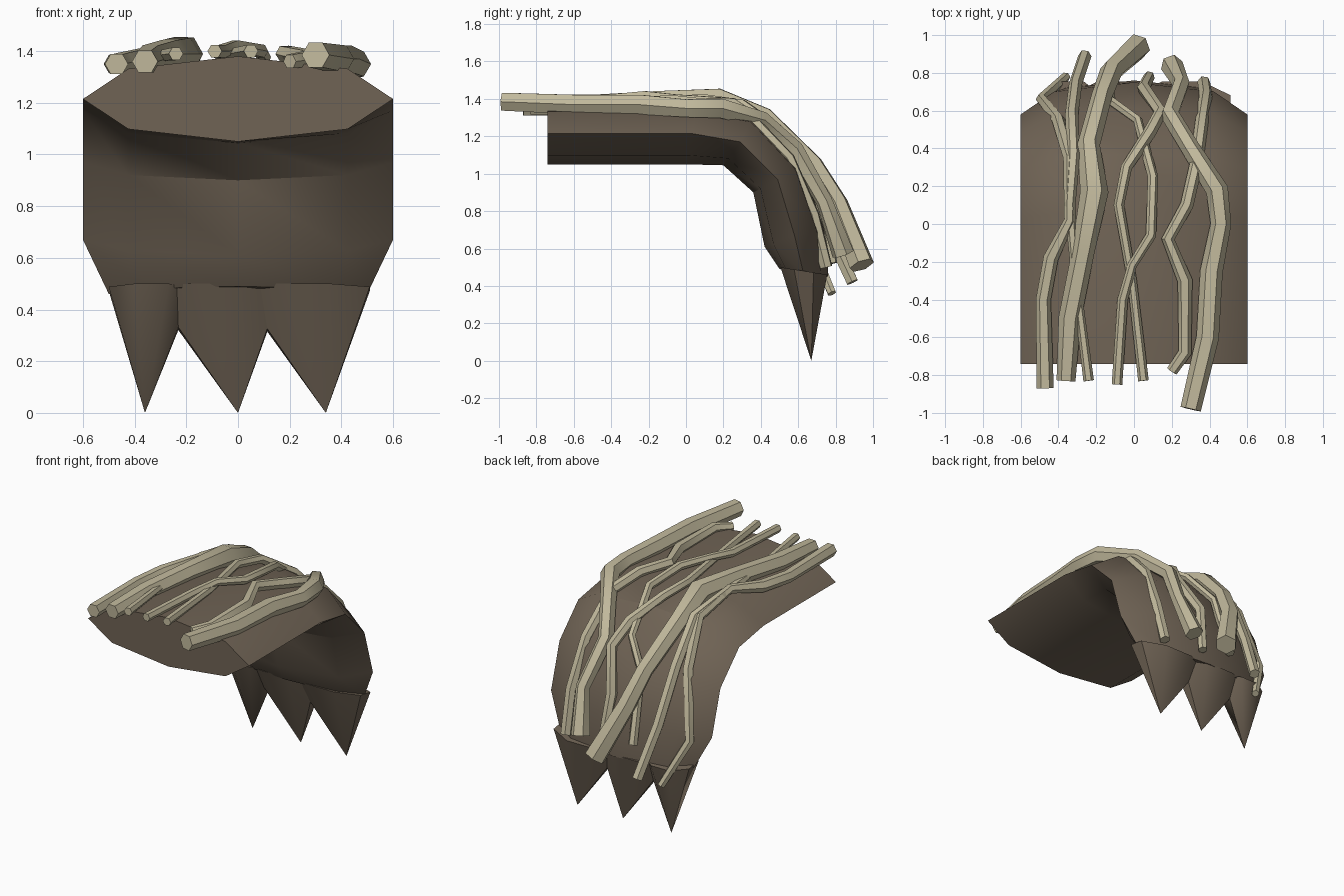
import bpy, bmesh, math
from mathutils import Vector


def material(name, rgb):
    m = bpy.data.materials.new(name)
    m.diffuse_color = (*rgb, 1)
    return m


bark = material("bark", (0.16, 0.125, 0.09))
root_wood = material("root_wood", (0.53, 0.48, 0.33))


def finish(obj, mat, angle):
    obj.data.materials.clear()
    obj.data.materials.append(mat)
    bpy.ops.object.select_all(action='DESELECT')
    obj.select_set(True)
    bpy.context.view_layer.objects.active = obj
    bpy.ops.object.shade_smooth_by_angle(angle=math.radians(angle))


def mesh_object(name, bm, mat, angle=32):
    bmesh.ops.recalc_face_normals(bm, faces=bm.faces)
    me = bpy.data.meshes.new(name)
    bm.to_mesh(me)
    bm.free()
    obj = bpy.data.objects.new(name, me)
    bpy.context.collection.objects.link(obj)
    finish(obj, mat, angle)


# Bent trunk: octagon swept through (half width, inner, middle, outer) stations
stations = [
    (0.60, (-0.74, 1.05), (-0.74, 1.215), (-0.74, 1.38)),
    (0.60, (0.00, 1.05), (0.03, 1.215), (0.06, 1.38)),
    (0.60, (0.20, 1.045), (0.29, 1.17), (0.37, 1.32)),
    (0.60, (0.36, 0.90), (0.49, 0.97), (0.62, 1.05)),
    (0.60, (0.42, 0.61), (0.58, 0.67), (0.75, 0.70)),
    (0.50, (0.50, 0.49), (0.63, 0.46), (0.76, 0.45)),
]
bm = bmesh.new()
rings = []
for w, inner, mid, outer in stations:
    ring = []
    for k in range(8):
        a = k * math.pi / 4
        s = math.sin(a)
        edge = Vector(outer if s > 0 else inner)
        p = Vector(mid).lerp(edge, abs(s))
        ring.append(bm.verts.new((w * math.cos(a), p.x, p.y)))
    rings.append(ring)
for r0, r1 in zip(rings, rings[1:]):
    for k in range(8):
        j = (k + 1) % 8
        bm.faces.new((r0[k], r0[j], r1[j], r1[k]))
bm.faces.new(rings[0])
bm.faces.new(rings[-1])
mesh_object("bent_trunk", bm, bark)

# Three splintered points under the broken end
for i, (x0, x1, tip) in enumerate([(-0.50, -0.17, -0.36), (-0.34, 0.17, 0.0), (0.0, 0.51, 0.34)]):
    bm = bmesh.new()
    base = []
    for k in range(8):
        a = (k + 0.5) * math.pi / 4
        c, s = math.cos(a) / math.cos(math.pi / 8), math.sin(a) / math.cos(math.pi / 8)
        base.append(bm.verts.new(((x0 + x1) / 2 + c * (x1 - x0) / 2, 0.63 + 0.125 * s, 0.48 - 0.02 * s)))
    top = bm.verts.new((tip, 0.67, 0))
    bm.faces.new(base)
    for k in range(8):
        bm.faces.new((base[k], base[(k + 1) % 8], top))
    mesh_object(f"splinter_{i + 1}", bm, bark, 50)


# Roots draped over the trunk: tapered six-sided tubes (x, y, z, radius)
def root(name, pts):
    cu = bpy.data.curves.new(name, 'CURVE')
    cu.dimensions = '3D'
    cu.bevel_depth = 1
    cu.bevel_resolution = 1
    cu.use_fill_caps = True
    sp = cu.splines.new('POLY')
    sp.points.add(len(pts) - 1)
    for p, (x, y, z, r) in zip(sp.points, pts):
        p.co = (x, y, z, 1)
        p.radius = r
    obj = bpy.data.objects.new(name, cu)
    bpy.context.collection.objects.link(obj)
    bpy.ops.object.select_all(action='DESELECT')
    obj.select_set(True)
    bpy.context.view_layer.objects.active = obj
    bpy.ops.object.convert(target='MESH')
    finish(bpy.context.object, root_wood, 40)


root("outer_left_root", [
    (-0.47, -0.87, 1.35, .045), (-0.48, -0.40, 1.35, .04), (-0.44, -0.18, 1.36, .04),
    (-0.34, 0.02, 1.39, .03), (-0.34, 0.35, 1.33, .035), (-0.40, 0.55, 1.07, .035),
    (-0.49, 0.66, 0.65, .03), (-0.36, 0.78, 0.36, .025)])
root("thick_left_root", [
    (-0.36, -0.83, 1.36, .05), (-0.34, -0.50, 1.37, .06), (-0.27, -0.15, 1.39, .06),
    (-0.21, 0.17, 1.39, .075), (-0.24, 0.42, 1.30, .06), (-0.17, 0.68, 1.05, .055),
    (-0.12, 0.81, 0.84, .06), (0.02, 0.94, 0.51, .07)])
root("thin_left_root", [
    (-0.24, -0.83, 1.39, .028), (-0.31, -0.28, 1.38, .022), (-0.34, 0.10, 1.38, .03),
    (-0.32, 0.37, 1.33, .035), (-0.33, 0.58, 1.08, .035), (-0.31, 0.74, 0.74, .035),
    (-0.26, 0.89, 0.42, .035)])
root("middle_root_a", [
    (-0.09, -0.85, 1.40, .028), (-0.06, -0.40, 1.40, .028), (-0.01, -0.22, 1.42, .025),
    (0.09, -0.06, 1.40, .028), (0.10, 0.25, 1.38, .028), (0.02, 0.55, 1.18, .025),
    (-0.12, 0.65, 1.02, .025), (-0.15, 0.78, 0.58, .03)])
root("middle_root_b", [
    (0.05, -0.83, 1.40, .028), (-0.01, -0.30, 1.39, .025), (-0.08, 0.10, 1.40, .028),
    (-0.04, 0.30, 1.37, .03), (0.08, 0.48, 1.24, .035), (0.14, 0.59, 1.10, .035),
    (0.05, 0.72, 0.85, .035), (0.08, 0.78, 0.52, .03)])
root("thick_right_root", [
    (0.30, -0.98, 1.385, .055), (0.39, -0.60, 1.37, .06), (0.41, -0.25, 1.37, .06),
    (0.46, 0.00, 1.35, .055), (0.44, 0.18, 1.35, .06), (0.30, 0.40, 1.29, .05),
    (0.19, 0.58, 1.13, .05), (0.25, 0.74, 0.85, .045), (0.20, 0.84, 0.57, .06)])
root("thin_right_root", [
    (0.20, -0.78, 1.36, .03), (0.27, -0.68, 1.37, .035), (0.27, -0.30, 1.37, .04),
    (0.18, -0.08, 1.39, .035), (0.28, 0.10, 1.37, .035), (0.33, 0.32, 1.32, .035),
    (0.36, 0.55, 1.08, .035), (0.38, 0.68, 0.78, .035), (0.37, 0.75, 0.50, .035)])
